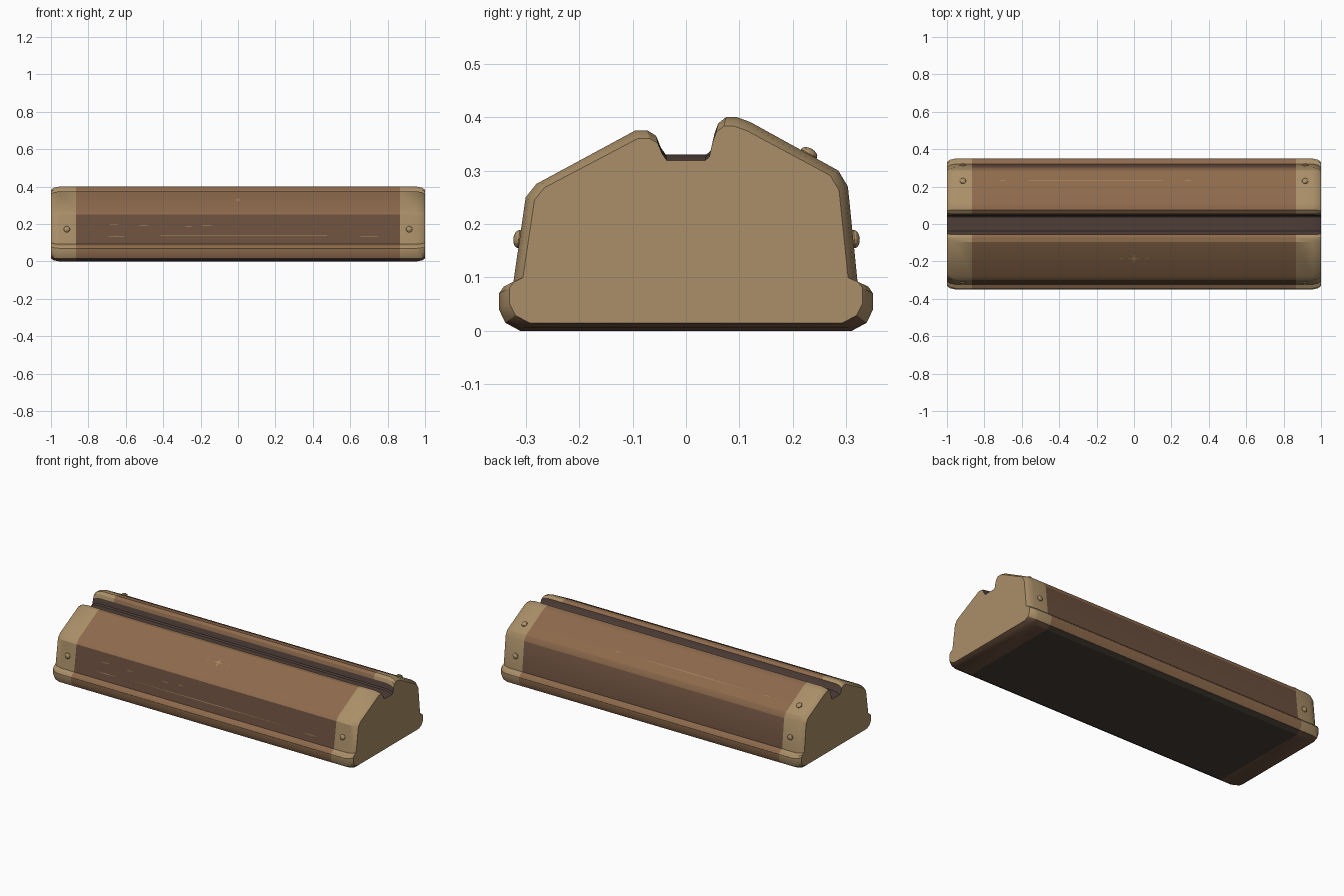
import bpy, bmesh
from math import radians, pi
from mathutils import Vector

if "Cube" in bpy.data.objects:
    bpy.data.objects.remove(bpy.data.objects["Cube"], do_unlink=True)


def material(name, rgb):
    lin = [((c / 255 + 0.055) / 1.055) ** 2.4 for c in rgb] + [1]
    m = bpy.data.materials.new(name)
    m.use_nodes = True
    m.diffuse_color = lin
    m.node_tree.nodes["Principled BSDF"].inputs["Base Color"].default_value = lin
    return m


brass = material("aged brass", (170, 143, 104))
wood = material("warm wood", (141, 106, 76))
panel = material("dark wood panel", (108, 80, 62))
dark = material("groove shadow wood", (78, 62, 56))
base = material("underside felt", (70, 61, 53))
scratch = material("pale scratch", (176, 140, 104))


def make_object(name, bm, mats, smooth=True):
    bmesh.ops.recalc_face_normals(bm, faces=bm.faces)
    mesh = bpy.data.meshes.new(name)
    bm.to_mesh(mesh)
    bm.free()
    for m in mats:
        mesh.materials.append(m)
    ob = bpy.data.objects.new(name, mesh)
    bpy.context.collection.objects.link(ob)
    if smooth:
        bpy.ops.object.select_all(action="DESELECT")
        ob.select_set(True)
        bpy.context.view_layer.objects.active = ob
        bpy.ops.object.shade_smooth_by_angle(angle=radians(28))
    return ob


# Cross-section (y, z): foot lip, back slope, groove, front slope, foot lip
profile = [(-0.31, 0), (0.31, 0), (0.338, 0.015), (0.35, 0.04), (0.35, 0.07),
           (0.341, 0.083), (0.321, 0.092), (0.303, 0.27), (0.285, 0.30),
           (0.12, 0.391), (0.095, 0.40), (0.075, 0.40), (0.06, 0.388),
           (0.053, 0.368), (0.046, 0.337), (0.038, 0.33), (-0.038, 0.33),
           (-0.047, 0.343), (-0.056, 0.365), (-0.072, 0.375), (-0.095, 0.375),
           (-0.28, 0.275), (-0.30, 0.25), (-0.323, 0.092), (-0.341, 0.083),
           (-0.35, 0.07), (-0.35, 0.04), (-0.338, 0.015)]
# Stations along the length with shrink factors that round the ends
half = [(0.865, 1, 1), (0.955, 1, 1), (0.985, 0.98, 0.97), (1, 0.945, 0.92)]
stations = [(-x, a, b) for x, a, b in reversed(half)] + half

bm = bmesh.new()
rings = [[bm.verts.new((x, y * a, 0.19 + (z - 0.19) * b)) for y, z in profile]
         for x, a, b in stations]
n = len(profile)
for r, s in zip(rings, rings[1:]):
    for i in range(n):
        j = (i + 1) % n
        bm.faces.new((r[i], r[j], s[j], s[i]))
bm.faces.new(rings[0])
bm.faces.new(rings[-1])
bmesh.ops.recalc_face_normals(bm, faces=bm.faces)

# Colour by place: brass ends, wood middle, dark groove, felt below
for f in bm.faces:
    c, nor = f.calc_center_median(), f.normal
    end = abs(c.x) > 0.8
    if abs(c.y) < 0.054 and 0.3 < c.z < 0.36 and abs(nor.x) < 0.95:
        f.material_index = 3
    elif nor.z < -0.6:
        f.material_index = 2 if end else 4
    elif end:
        f.material_index = 0
    elif abs(nor.y) > 0.9 and 0.1 < c.z < 0.25:
        f.material_index = 2
    else:
        f.material_index = 1
make_object("rack_body", bm, [brass, wood, panel, dark, base])


def stud(name, pos, normal):
    bm = bmesh.new()
    bmesh.ops.create_uvsphere(bm, u_segments=12, v_segments=8, radius=0.017)
    bmesh.ops.scale(bm, vec=(1, 1, 0.6), verts=bm.verts)
    ob = make_object(name, bm, [brass])
    ob.rotation_euler = Vector(normal).to_track_quat("Z", "Y").to_euler()
    ob.location = pos


# Domed studs on both end bands
for side, x in (("left", 0.915), ("right", -0.915)):
    stud("front_stud_" + side, (x, -0.313, 0.172), (0, -1, 0.14))
    stud("back_stud_" + side, (x, 0.315, 0.172), (0, 1, 0.1))
    stud("slope_stud_" + side, (x, 0.23, 0.332), (0, 0.48, 0.88))


def plate(name, points, pos, normal):
    """Very thin flat mark lying on a surface; its local y runs up the slope."""
    bm = bmesh.new()
    bm.faces.new([bm.verts.new((x, y, 0)) for x, y in points])
    ob = make_object(name, bm, [scratch], False)
    nor = Vector(normal).normalized()
    right = Vector((1, 0, 0))
    up = nor.cross(right)
    rot = ob.matrix_world.to_3x3()
    for k, v in enumerate((right, up, nor)):
        rot.col[k] = v
    ob.rotation_euler = rot.to_euler()
    ob.location = Vector(pos) + nor * 0.002


def streak(name, x0, x1, y, z, normal, w=0.002):
    h = (x1 - x0) / 2
    plate(name, [(-h, 0), (0, -w), (h, 0), (0, w)], ((x0 + x1) / 2, y, z), normal)


# Worn glints: a star on the front slope and fine streaks
front_slope, back_slope, front = (0, -0.475, 0.88), (0, 0.483, 0.876), (0, -1, 0.145)
star = [(0.03, 0), (0.004, 0.004), (0, 0.034), (-0.004, 0.004),
        (-0.03, 0), (-0.004, -0.004), (0, -0.034), (0.004, -0.004)]
plate("star_glint", star, (0, -0.185, 0.3265), front_slope)
for i, x in enumerate((-0.07, 0.07)):
    streak("star_dash_%d" % i, x - 0.008, x + 0.008, -0.185, 0.3265, front_slope)
for i, (a, b) in enumerate(((-0.72, -0.68), (-0.63, 0.22), (0.27, 0.31))):
    streak("back_streak_%d" % i, a, b, 0.23, 0.3305, back_slope)
for i, (a, b, z) in enumerate(((-0.72, -0.58, 0.135), (-0.54, 0.6, 0.14), (0.64, 0.76, 0.132),
                               (-0.7, -0.63, 0.195), (-0.53, -0.48, 0.19),
                               (-0.29, -0.24, 0.187), (-0.19, -0.14, 0.193))):
    y = -0.323 + (z - 0.092) * 0.1456
    streak("front_streak_%d" % i, a, b, y, z, front)
